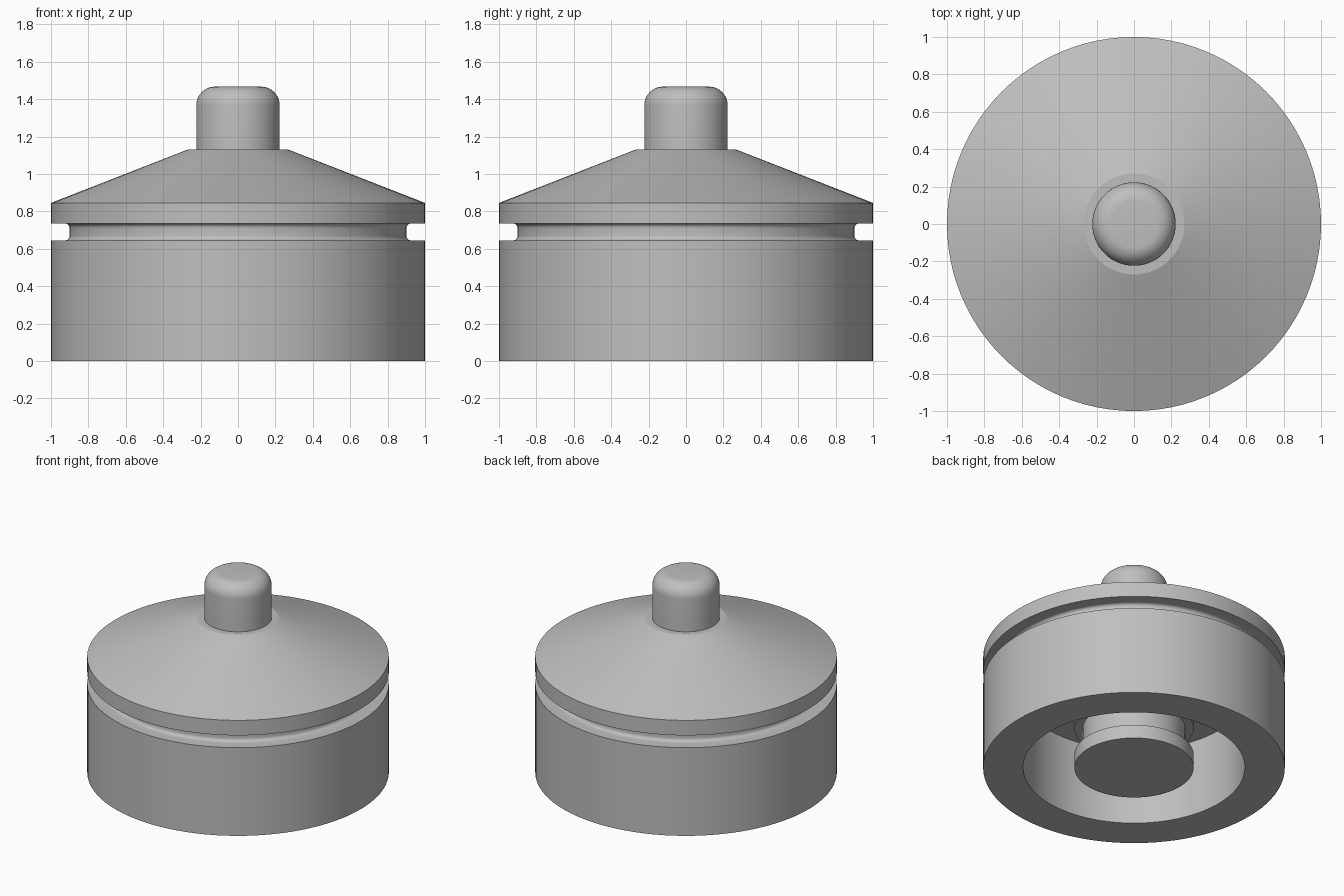
import bpy
import bmesh
from math import cos, sin, pi, radians

SEGMENTS = 96

cube = bpy.data.objects.get("Cube")
if cube:
    bpy.data.objects.remove(cube, do_unlink=True)

# Single plain metal colour
grey = bpy.data.materials.new("metal_grey")
colour = (0.52, 0.52, 0.52, 1)
grey.diffuse_color = colour
grey.use_nodes = True
grey.node_tree.nodes["Principled BSDF"].inputs["Base Color"].default_value = colour


def arc(r, z, radius, start, end, steps=6):
    """Points of a rounded corner in a (radius, height) profile, in degrees."""
    angles = [radians(start + (end - start) * i / steps) for i in range(steps + 1)]
    return [(r + radius * cos(a), z + radius * sin(a)) for a in angles]


def turned(name, profile):
    """Revolve an (r, z) profile that starts and ends on the z axis."""
    bm = bmesh.new()
    verts = [bm.verts.new((r, 0, z)) for r, z in profile]
    edges = [bm.edges.new(pair) for pair in zip(verts, verts[1:])]
    bmesh.ops.spin(bm, geom=verts + edges, axis=(0, 0, 1), cent=(0, 0, 0),
                   angle=2 * pi, steps=SEGMENTS)
    bmesh.ops.remove_doubles(bm, verts=bm.verts[:], dist=0.0005)
    bmesh.ops.recalc_face_normals(bm, faces=bm.faces[:])
    mesh = bpy.data.meshes.new(name)
    bm.to_mesh(mesh)
    bm.free()
    mesh.materials.append(grey)
    obj = bpy.data.objects.new(name, mesh)
    bpy.context.collection.objects.link(obj)
    bpy.ops.object.select_all(action="DESELECT")
    obj.select_set(True)
    bpy.context.view_layer.objects.active = obj
    bpy.ops.object.shade_smooth_by_angle(angle=radians(20))
    return obj


# Hollow body with a rounded outer groove and a conical top
groove = arc(0.925, 0.67, 0.025, 270, 180) + arc(0.925, 0.71, 0.025, 180, 90)
turned("body", [(0, 0.56), (0.735, 0.56), (0.735, 0), (1, 0), (1, 0.645)]
       + groove + [(1, 0.735), (1, 0.845), (0.27, 1.13), (0, 1.13)])

# Rounded knob on top
turned("knob", [(0, 1.1), (0.223, 1.1)]
       + arc(0.123, 1.367, 0.1, 0, 90, 10) + [(0, 1.467)])

# Central plug with a recessed neck, hanging inside the cavity
turned("plug", [(0, 0), (0.395, 0), (0.395, 0.1), (0.34, 0.1), (0.34, 0.3),
                (0.395, 0.3), (0.395, 0.57), (0, 0.57)])
